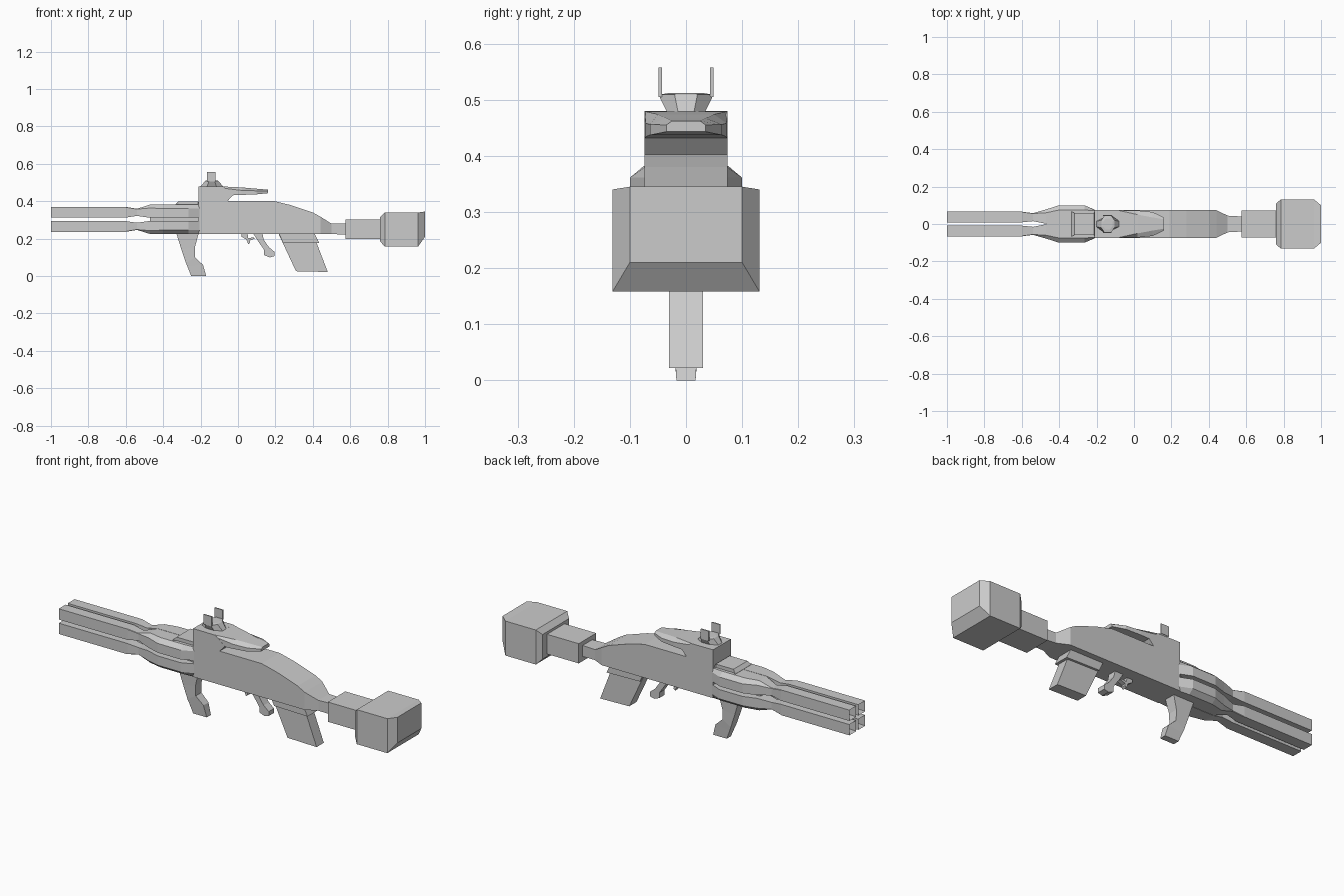
import bpy, bmesh
from math import cos, sin, pi


def loft(name, rings, inset=0):
    """Skin equal-count rings of points, cap both ends, optionally hollow the first end."""
    bm = bmesh.new()
    vs = [[bm.verts.new(p) for p in r] for r in rings]
    n = len(vs[0])
    for a, b in zip(vs, vs[1:]):
        for i in range(n):
            j = (i + 1) % n
            bm.faces.new((a[i], a[j], b[j], b[i]))
    first = bm.faces.new(vs[0][::-1])
    bm.faces.new(vs[-1])
    bmesh.ops.recalc_face_normals(bm, faces=bm.faces[:])
    if inset:
        bmesh.ops.inset_region(bm, faces=[first], thickness=inset)
        bmesh.ops.translate(bm, verts=first.verts[:], vec=(0.05, 0, 0))
    me = bpy.data.meshes.new(name)
    bm.to_mesh(me)
    bm.free()
    ob = bpy.data.objects.new(name, me)
    bpy.context.collection.objects.link(ob)
    return ob


def rect(x, w, lo, hi, c=0):
    return [(x, c - w, lo), (x, c + w, lo), (x, c + w, hi), (x, c - w, hi)]


def box_loft(name, secs, c=0, inset=0):
    return loft(name, [rect(*s, c) for s in secs], inset)


def prism(name, profile, w):
    return loft(name, [[(x, y, z) for x, z in profile] for y in (-w, w)])


# Four barrels with flared, chamfered handguard quarters behind them
MID = 0.3035
guard = [(-.6, .009, .066, .064, .313, .368, .37),
         (-.54, .015, .058, .056, .322, .358, .36),
         (-.47, .001, .078, .060, .312, .364, .382),
         (-.40, .001, .100, .075, .312, .361, .382),
         (-.265, .001, .100, .075, .312, .361, .382),
         (-.205, .001, .074, .070, .312, .361, .382)]
for v, vert in ((1, "upper"), (-1, "lower")):
    for s, side in ((1, "left"), (-1, "right")):
        z0, z1 = sorted((MID + v * .0095, MID + v * .0665))
        box_loft(f"{vert}_{side}_barrel",
                 [(-1, .0285, z0, z1), (-.6, .0285, z0, z1)], s * .0375, .007)
        loft(f"{vert}_{side}_handguard",
             [[(x, s * y, MID + v * (z - MID)) for y, z in
               ((a, lo), (b, lo), (b, mid), (c, hi), (a, hi))]
              for x, a, b, c, lo, mid, hi in guard])
box_loft("handguard_core", [(-.47, .05, .29, .32), (-.2, .06, .29, .32)])

# Raised cover on the handguard
box_loft("handguard_cover", [(-.335, .068, .375, .383), (-.318, .058, .375, .40),
                             (-.215, .058, .375, .40), (-.205, .068, .375, .383)])

# Receiver sloping down into the stock neck
box_loft("receiver", [(-.21, .074, .225, .402), (.19, .074, .225, .402),
                      (.28, .074, .225, .38), (.40, .074, .225, .34),
                      (.44, .074, .225, .318), (.50, .045, .225, .28)])

# Sight block and the tapering cheek rail that overhangs the receiver
prism("sight_block", [(-.21, .39), (-.21, .48), (-.08, .479), (-.025, .435), (-.075, .38)], .074)
rail = [(-.08, .074, .072, .43, .47, .479), (.02, .072, .05, .434, .458, .474),
        (.10, .064, .035, .437, .456, .467), (.16, .035, .025, .443, .455, .462)]
loft("overhanging_rail",
     [[(x, -w, lo), (x, w, lo), (x, w, mid), (x, t, hi), (x, -t, hi), (x, -w, mid)]
      for x, w, t, lo, mid, hi in rail])

# Sight base and its two upright prongs
loft("sight_base",
     [[(-.14 + a * cos(k * pi / 4 + pi / 8) / cos(pi / 8),
        b * sin(k * pi / 4 + pi / 8) / cos(pi / 8), z) for k in range(8)]
      for z, a, b in ((.476, .063, .033), (.509, .035, .049), (.512, .025, .03))])
for s, side in ((1, "left"), (-1, "right")):
    box_loft(f"{side}_sight_prong", [(-.167, .003, .505, .557), (-.12, .003, .505, .557)], s * .046)

# Stock neck, tube and butt
box_loft("stock_neck", [(.49, .045, .225, .28), (.58, .04, .222, .28)])
box_loft("stock_tube", [(.575, .073, .198, .302), (.77, .073, .198, .302)])
box_loft("stock_butt", [(.76, .11, .185, .315), (.785, .131, .158, .34),
                        (.963, .131, .158, .34), (1.0, .1, .21, .345)])

# Front grip narrowing to a flared foot
grip = [(-.33, -.21, .23, .23, .03), (-.302, -.23, .14, .155, .026), (-.278, -.23, .07, .1, .024),
        (-.27, -.187, .05, .06, .021), (-.25, -.17, .0, .0, .017)]
loft("front_grip", [[(a, -w, za), (b, -w, zb), (b, w, zb), (a, w, za)] for a, b, za, zb, w in grip])

# Trigger hook and rear grip
prism("trigger_hook", [(.02, .23), (.02, .21), (.045, .195), (.055, .17), (.065, .178),
                       (.062, .19), (.09, .2), (.085, .207), (.055, .203), (.05, .23)], .012)
prism("rear_grip", [(.08, .23), (.105, .19), (.14, .14), (.14, .112), (.17, .1),
                    (.195, .107), (.195, .13), (.165, .155), (.137, .195), (.13, .23)], .022)

# Magazine and its collar
prism("magazine", [(.215, .23), (.31, .026), (.48, .022), (.40, .23)], .03)
prism("magazine_collar", [(.215, .235), (.24, .18), (.435, .176), (.405, .235)], .042)
